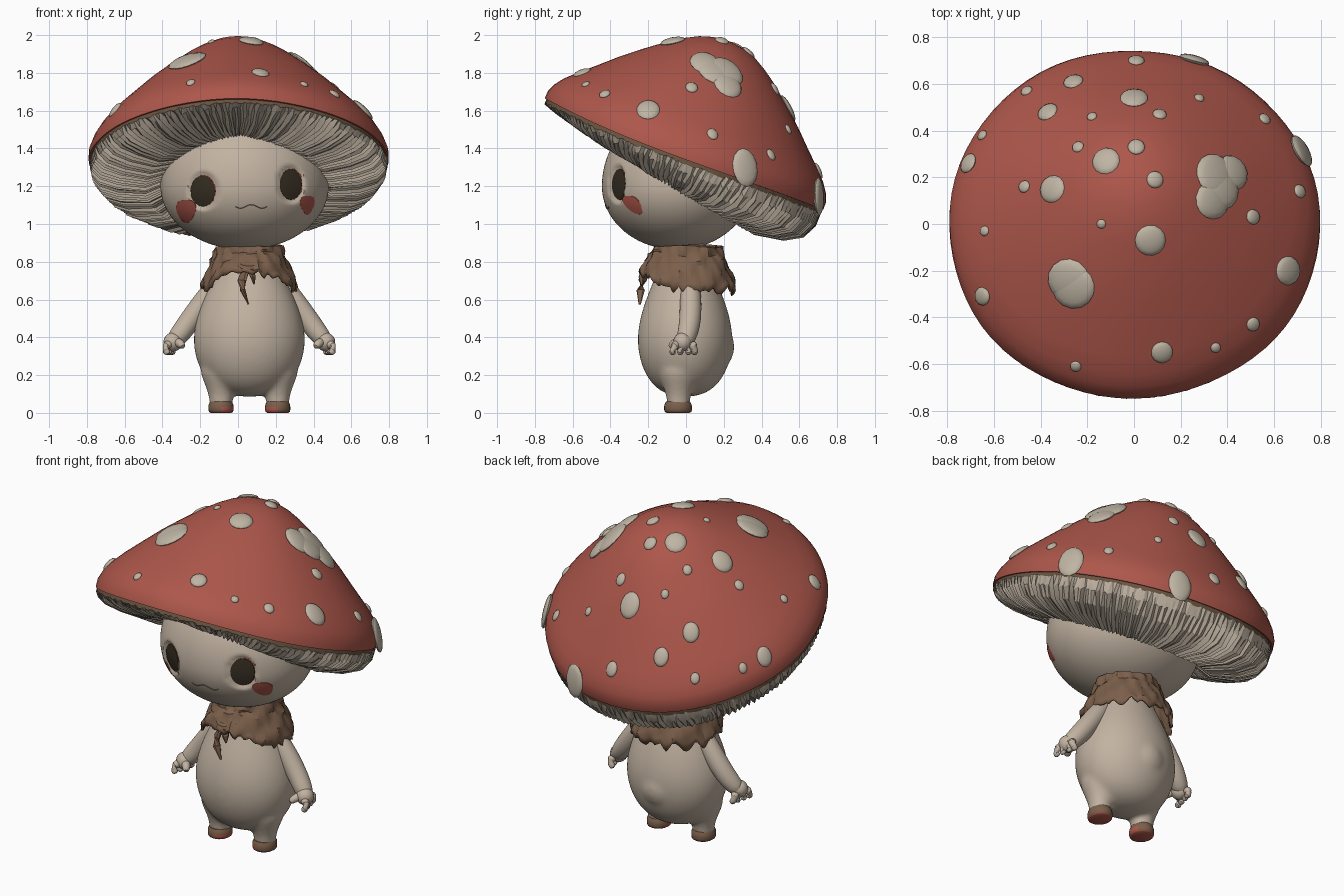
import bpy, bmesh, math, random
from mathutils import Vector, Matrix
from mathutils.bvhtree import BVHTree

random.seed(4)
if "Cube" in bpy.data.objects:
    bpy.data.objects.remove(bpy.data.objects["Cube"])


def material(name, r, g, b):
    m = bpy.data.materials.new(name)
    m.use_nodes = True
    m.diffuse_color = (r, g, b, 1)
    node = next(n for n in m.node_tree.nodes if n.type == 'BSDF_PRINCIPLED')
    node.inputs["Base Color"].default_value = (r, g, b, 1)
    node.inputs["Roughness"].default_value = 0.8
    return m


CREAM = material("cream skin", .54, .45, .36)
SPOT = material("pale spots", .52, .46, .37)
GILL = material("gill beige", .49, .42, .335)
RED = material("cap red", .42, .095, .07)
BROWN = material("cloth brown", .20, .115, .07)
RIM = material("rim brown", .14, .085, .05)
DARK = material("eye dark", .035, .026, .015)


def finish(bm, name, mats, angle=60, subsurf=0):
    me = bpy.data.meshes.new(name)
    bm.to_mesh(me)
    bm.free()
    ob = bpy.data.objects.new(name, me)
    bpy.context.collection.objects.link(ob)
    for m in mats:
        me.materials.append(m)
    if subsurf:
        mod = ob.modifiers.new("smooth", 'SUBSURF')
        mod.levels = mod.render_levels = subsurf
    for other in bpy.context.selected_objects:
        other.select_set(False)
    ob.select_set(True)
    bpy.context.view_layer.objects.active = ob
    bpy.ops.object.shade_smooth_by_angle(angle=math.radians(angle))
    return ob


def loft(rings, closed=True, rule=None, bm=None):
    """Skin a stack of equal rings; rule(band) gives a material index."""
    bm = bm or bmesh.new()
    rows = [[bm.verts.new(p) for p in ring] for ring in rings]
    n = len(rows[0])
    for i, (a, b) in enumerate(zip(rows, rows[1:])):
        for j in range(n):
            k = (j + 1) % n
            f = bm.faces.new((a[j], a[k], b[k], b[j]))
            f.material_index = rule(i) if rule else 0
    if closed:
        bm.faces.new(rows[0])
        bm.faces.new(rows[-1])
        bmesh.ops.recalc_face_normals(bm, faces=bm.faces)
    return bm


def circle(n):
    return [2 * math.pi * j / n for j in range(n)]


def lathe(profile, centre, n=32, sy=1.0, bm=None):
    x, y = centre
    return loft([[(x + r * math.cos(a), y + sy * r * math.sin(a), z) for a in circle(n)]
                 for r, z in profile], bm=bm)


def tube(path, radii, n=12, flat=1.0):
    pts = [Vector(p) for p in path]
    rings = []
    for i, p in enumerate(pts):
        d = pts[min(i + 1, len(pts) - 1)] - pts[max(i - 1, 0)]
        q = d.to_track_quat('Z', 'Y')
        rings.append([p + q @ Vector((radii[i] * math.cos(a), radii[i] * flat * math.sin(a), 0))
                      for a in circle(n)])
    return loft(rings)


# Cap: a turned bell leaning backwards, its rim drooping slightly at the sides
TILT = Matrix.Translation((0, 0, 1.385)) @ Matrix.Rotation(math.radians(-21.8), 4, 'X')


def cap_point(r, h, a):
    h -= .026 * math.cos(a) ** 2 * (1 - math.sin(a)) * (r / .8) ** 8
    r *= 1 + .005 * math.sin(3 * a + 1) + .003 * math.sin(7 * a)
    return TILT @ Vector((r * math.cos(a), r * math.sin(a), h))


bell = [(.02, .625), (.09, .616), (.16, .592), (.23, .554), (.3, .507), (.41, .42), (.51, .335),
        (.6, .25), (.68, .177), (.74, .117), (.775, .068), (.793, .025), (.794, -.018)]
bm = loft([[cap_point(r, h, a) for a in circle(72)] for r, h in bell])
surface = BVHTree.FromBMesh(bm)
finish(bm, "cap", [RED])

# Gills: pleated underside with a ragged brown edge, deeper towards the back
front = [(.78, 0), (.784, -.04), (.755, -.055), (.7, -.065), (.6, -.08), (.48, -.08), (.34, -.055)]
back = [(.78, 0), (.79, -.04), (.79, -.11), (.752, -.19), (.66, -.245), (.5, -.275), (.34, -.2)]
PLEATS = 150
jitter = [random.uniform(.4, 1.6) for _ in range(2 * PLEATS)]
rings = []
for i, (f, b) in enumerate(zip(front, back)):
    ring = []
    for j, a in enumerate(circle(2 * PLEATS)):
        s = ((1 + math.sin(a)) / 2) ** .6
        r, h = (u + (v - u) * s for u, v in zip(f, b))
        if i == 1:
            h += .012 * (jitter[j] - 1)
        elif i and j % 2:
            r -= .010 * jitter[j]
            h += .013 * jitter[j]
        elif i:
            h -= .006 * (jitter[j] - 1)
        ring.append(cap_point(r, h, a + .007 * math.sin(i * 2 + jitter[j] * 9)))
    rings.append(ring)
finish(loft(rings, rule=lambda i: 1 if i == 0 else 0), "gills", [GILL, RIM], 25)

# Cap spots: x, y, radius; longer down the slope where the cap is steep
spots = [(.26, .71, .068), (-.26, .61, .043), (-.37, .48, .046), (0, .54, .06), (.11, .47, .03),
         (.28, .54, .022), (.56, .45, .027), (.73, .32, .075), (-.18, .46, .022), (-.24, .33, .026),
         (-.12, .27, .06), (.01, .33, .037), (.09, .19, .037), (-.35, .15, .06), (-.47, .16, .027),
         (-.71, .26, .045), (-.65, .38, .024), (-.46, .57, .026), (.01, .7, .035),
         (.35, .21, .095), (.335, .1, .08), (.42, .22, .078), (.37, .15, .09), (.51, .03, .033),
         (.71, .14, .03), (-.14, 0, .02), (.07, -.07, .066), (-.28, -.24, .092), (-.26, -.27, .094),
         (-.64, -.03, .022), (-.65, -.31, .04), (.66, -.2, .062), (.51, -.43, .03),
         (.12, -.55, .047), (.35, -.53, .022), (-.25, -.61, .024)]
bm = bmesh.new()
for x, y, r in spots:
    loc, normal, _, _ = surface.ray_cast(Vector((x, y, 3)), Vector((0, 0, -1)))
    if loc is None:
        loc, normal, _, _ = surface.find_nearest(Vector((x, y, 1.43 - .4 * y)))
    place = Matrix.Translation(loc) @ normal.to_track_quat('Z', 'Y').to_matrix().to_4x4()
    size = Matrix.Diagonal((r, r * (1.5 - .5 * normal.z), min(.009 + .18 * r, .024), 1))
    bmesh.ops.create_uvsphere(bm, u_segments=14, v_segments=8, radius=1, matrix=place @ size)
finish(bm, "cap_spots", [SPOT])

# Head: egg with a taller upper half and shallow eye sockets
HEAD, HX, HY, LOW, HIGH = Vector((.035, -.05, 1.2)), .445, .395, .335, .42
EYES = (("right", -.185, 1.175, .066, .083), ("left", .28, 1.21, .059, .083))
SOCKET = .022
bm = bmesh.new()
bmesh.ops.create_uvsphere(bm, u_segments=144, v_segments=90, radius=1)
for v in bm.verts:
    v.co = HEAD + Vector((v.co.x * HX, v.co.y * HY, v.co.z * (HIGH if v.co.z > 0 else LOW)))
    for _, x, z, rx, rz in EYES:
        d = math.hypot((v.co.x - x) / rx, (v.co.z - z) / rz)
        if v.co.y < HEAD.y and d < 1.25:
            v.co.y += SOCKET * min(1, (1.25 - d) / .2)
finish(bm, "head", [CREAM])


def face_point(x, z, lift):
    dx = (x - HEAD.x) / HX
    dz = (z - HEAD.z) / (HIGH if z > HEAD.z else LOW)
    return Vector((x, HEAD.y - HY * math.sqrt(max(.02, 1 - dx * dx - dz * dz)) - lift, z))


def patch(name, x, z, rx, rz, mat, lift=.004, wobble=0.0):
    """Thin plate that follows the face."""
    rings = []
    for k, y in ((.05, lift), (.35, lift), (.7, lift), (.98, lift), (1, lift - .009)):
        rings.append([face_point(x + k * rx * (1 + wobble * math.sin(3 * a)) * math.cos(a),
                                 z + k * rz * (1 + wobble * math.sin(3 * a)) * math.sin(a), y)
                      for a in circle(28)])
    finish(loft(rings), name, [mat], 25)


for side, x, z, rx, rz in EYES:
    patch(side + "_eye_rim", x + .003, z + .002, rx + .002, rz + .002, RED, .0035 - SOCKET)
    patch(side + "_eye", x, z, rx, rz, DARK, .006 - SOCKET)
patch("right_cheek", -.275, 1.072, .052, .062, RED, wobble=.1)
patch("left_cheek", .367, 1.105, .038, .05, RED, wobble=.1)

# Mouth: a fine wavy line
mouth = [face_point(-.015 + .17 * t / 12, 1.092 - .01 * math.sin(t * math.pi / 4), 0)
         for t in range(13)]
finish(tube(mouth, [.0025] * 13, 6), "mouth", [BROWN])

# Body: pear, soft tail bump and legs melted into one skin
MID = .06
pear = [(.03, .085), (.13, .1), (.22, .16), (.28, .265), (.3, .38), (.285, .49), (.245, .6),
        (.2, .69), (.16, .78), (.135, .86), (.12, .95)]
leg = [(.06, .01), (.062, .06), (.067, .1), (.09, .16), (.115, .22), (.1, .28)]
bm = lathe(pear, (MID, -.005), 48, .85)
bmesh.ops.create_uvsphere(bm, u_segments=24, v_segments=16, radius=.15,
                          matrix=Matrix.Translation((MID, .108, .35)))
for s in (-1, 1):
    lathe(leg, (MID + s * .15, -.04), 24, bm=bm)
body = finish(bm, "body", [CREAM], subsurf=2)
melt = body.modifiers.new("melt", 'REMESH')
melt.mode = 'VOXEL'
melt.voxel_size = .012
melt.use_smooth_shade = True
relax = body.modifiers.new("relax", 'SMOOTH')
relax.factor = .5
relax.iterations = 14

for s, side in ((-1, "right"), (1, "left")):
    # Feet with red soles and inner edges
    shoe = [(.055, 0), (.064, .006), (.067, .018), (.067, .032), (.065, .045), (.058, .06)]
    bm = lathe(shoe, (MID + s * .15, -.042), 24, 1.1)
    for f in bm.faces:
        inner = f.normal.x * -s > .05 and f.normal.y < .4 and f.calc_center_median().z < .035
        f.material_index = 1 if f.normal.z < -.5 or inner else 0
    finish(bm, side + "_foot", [BROWN, RED])

    # Arms, palms and curled fingers
    def at(x, y, z):
        return (MID + s * x, y, z)
    arm = [at(.15, .02, .72), at(.2, .025, .65), at(.27, .025, .55), at(.335, .02, .46),
           at(.385, 0, .395), at(.42, -.01, .36)]
    finish(tube(arm, [.04, .055, .06, .058, .053, .035], 16), side + "_arm", [CREAM], subsurf=1)
    bm = bmesh.new()
    bmesh.ops.create_uvsphere(bm, u_segments=16, v_segments=10, radius=.05,
                              matrix=Matrix.Translation(at(.405, -.018, .375)))
    finish(bm, side + "_palm", [CREAM])
    for i, y in enumerate((-.065, -.028, .012, .042)):
        finger = [at(.41, y * .6, .37), at(.448 - .01 * i, y, .355),
                  at(.445 - .01 * i, y * 1.1, .328), at(.425 - .01 * i, y * 1.1, .31)]
        finish(tube(finger, [.024, .027, .024, .015], 10), f"{side}_finger_{i + 1}", [CREAM], subsurf=1)
    thumb = [at(.39, -.03, .38), at(.36, -.07, .365), at(.35, -.085, .345)]
    finish(tube(thumb, [.027, .025, .015], 10), side + "_thumb", [CREAM], subsurf=1)

# Scarf: crumpled collar with a ragged hem, raised at the front
drape = [(.13, .86), (.155, .885), (.178, .88), (.185, .855), (.188, .83), (.205, .805),
         (.213, .775), (.23, .745), (.242, .71), (.252, .68), (.255, .645)]
N, LAST = 96, len(drape) - 1
ragged = [random.uniform(-.03, .03) for _ in range(N)]
rings = []
for i, (r, z) in enumerate(drape):
    ring = []
    for j, a in enumerate(circle(N)):
        fold = .006 * math.sin(7 * a + i * 1.3) + .004 * math.sin(17 * a - i * .8)
        rr = r + fold + random.uniform(-.003, .003)
        lift = max(0, -math.sin(a)) ** 2 * .1 * (i / LAST) ** 1.5
        drop = (ragged[j] + ragged[j - 1]) / 2 * (i / LAST) ** 4
        ring.append((MID + rr * math.cos(a), .01 + rr * math.sin(a),
                     z + lift + drop + .006 * math.sin(3 * a + i)))
    rings.append(ring)
scarf = finish(loft(rings[::-1], closed=False), "scarf", [BROWN], 30)
mod = scarf.modifiers.new("thickness", 'SOLIDIFY')
mod.thickness = .012

# Scarf knot and hanging ends
finish(tube([(-.02, -.185, .8), (.03, -.215, .765), (.07, -.215, .76), (.13, -.19, .79)],
            [.015, .028, .028, .015], 10), "scarf_knot", [BROWN], 30)
finish(tube([(.045, -.215, .77), (.02, -.23, .7), (.025, -.24, .65), (.055, -.245, .575)],
            [.03, .03, .024, .006], 8, .5), "scarf_long_end", [BROWN], 30)
finish(tube([(.06, -.215, .77), (.08, -.235, .72), (.085, -.235, .68)],
            [.022, .02, .006], 8, .5), "scarf_short_end", [BROWN], 30)
